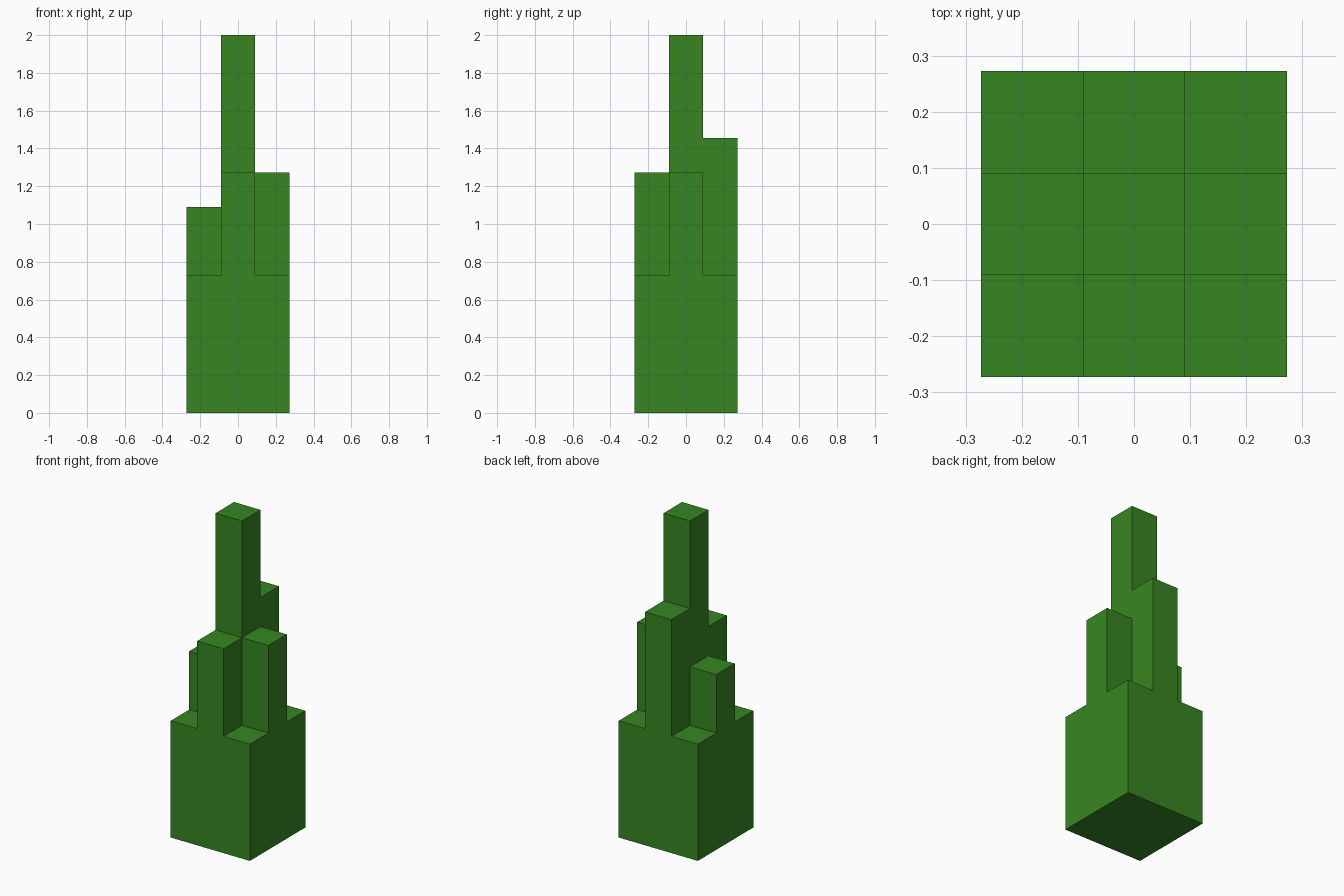
import bpy

cube = bpy.data.objects.get("Cube")
if cube:
    bpy.data.objects.remove(cube, do_unlink=True)

U = 2 / 11  # one block: the tallest tower is eleven blocks high

# Single flat green
green = bpy.data.materials.new("leaf green")
color = (0.037, 0.24, 0.016, 1)
green.diffuse_color = color
green.use_nodes = True
bsdf = green.node_tree.nodes["Principled BSDF"]
bsdf.inputs["Base Color"].default_value = color
bsdf.inputs["Roughness"].default_value = 0.9


def block(name, x, y, width, bottom, top):
    """Square column, all measures in blocks."""
    height = top - bottom
    bpy.ops.mesh.primitive_cube_add(
        size=1, location=(x * U, y * U, (bottom + height / 2) * U))
    ob = bpy.context.object
    ob.name = ob.data.name = name
    for v in ob.data.vertices:
        v.co.x *= width * U
        v.co.y *= width * U
        v.co.z *= height * U
    ob.data.materials.append(green)


# Wide square base
block("base", 0, 0, 3, 0, 4)

# Central tower and the four lower towers against its sides
for name, x, y, top in (
    ("central_tower", 0, 0, 11),
    ("front_tower", 0, -1, 7),
    ("back_tower", 0, 1, 8),
    ("left_tower", 1, 0, 7),
    ("right_tower", -1, 0, 6),
):
    block(name, x, y, 1, 4, top)
